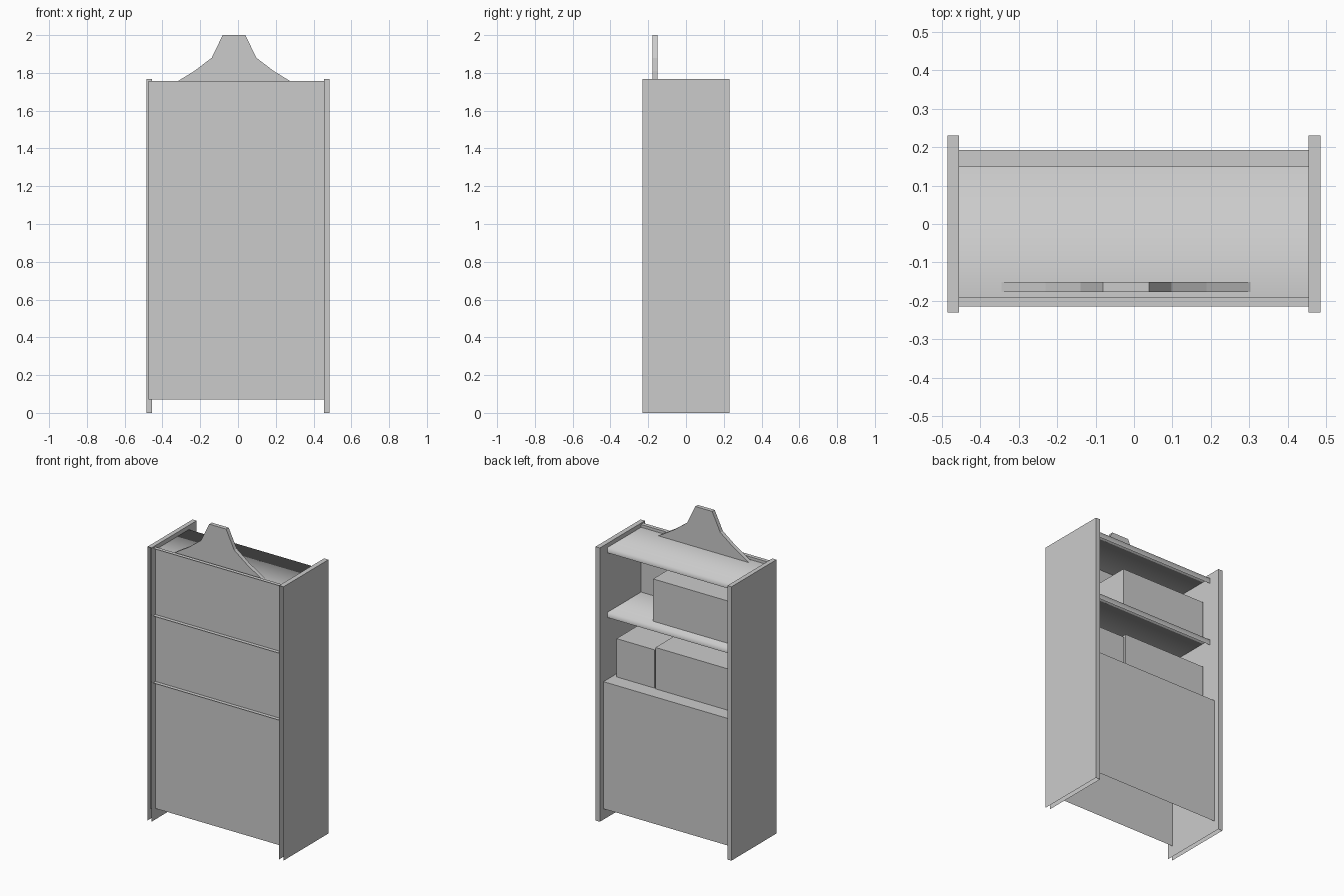
import bpy
import bmesh
from mathutils import Vector

cube = bpy.data.objects.get("Cube")
if cube:
    bpy.data.objects.remove(cube, do_unlink=True)

# One plain grey for the whole cabinet
grey = bpy.data.materials.new("plain_grey")
grey.use_nodes = True
colour = (0.6, 0.6, 0.6, 1)
grey.diffuse_color = colour
grey.node_tree.nodes["Principled BSDF"].inputs["Base Color"].default_value = colour

FRONT, BOTTOM = Vector((0, -1, 0)), Vector((0, 0, -1))
LEFT, RIGHT = Vector((1, 0, 0)), Vector((-1, 0, 0))


def finish(name, bm, smooth=False):
    """Turn a bmesh into a grey object."""
    for f in bm.faces:
        f.smooth = smooth
    mesh = bpy.data.meshes.new(name)
    bm.to_mesh(mesh)
    bm.free()
    mesh.materials.append(grey)
    bpy.context.collection.objects.link(bpy.data.objects.new(name, mesh))


def shell(name, x, y, z, open_sides=(FRONT, BOTTOM), smooth=False):
    """A box with some of its sides left open."""
    bm = bmesh.new()
    bmesh.ops.create_cube(bm, size=1)
    for v in bm.verts:
        v.co = [lo + (c + 0.5) * (hi - lo) for c, (lo, hi) in zip(v.co, (x, y, z))]
    bm.normal_update()
    gone = [f for f in bm.faces if any(f.normal.dot(d) > 0.9 for d in open_sides)]
    bmesh.ops.delete(bm, geom=gone, context="FACES")
    finish(name, bm, smooth)


INNER = (-0.473, 0.457)
COUNTER, SHELF, TOP = 0.89, 1.322, 1.758

# Hollow side panels standing on the floor
shell("right_side_panel", (-0.485, -0.456), (-0.23, 0.23), (0, 1.767))
shell("left_side_panel", (0.454, 0.485), (-0.23, 0.23), (0, 1.767))

# Front boards, each a shallow tray with a ledge on top
for name, z in (("lower", (0.07, COUNTER)), ("middle", (COUNTER, SHELF)), ("upper", (SHELF, TOP))):
    shell(name + "_front_board", INNER, (-0.215, -0.19), z)

# Softly shaded shelves, rounding over at the back edge
for name, top in (("top_shelf", 1.74), ("middle_shelf", SHELF)):
    shell(name, INNER, (-0.19, 0.15), (top - 0.035, top),
          open_sides=(FRONT, BOTTOM, LEFT, RIGHT), smooth=True)

# Lower cupboard with counter and back, open underneath
shell("lower_cupboard", INNER, (-0.19, 0.193), (0.07, COUNTER))

# Storage boxes
shell("upper_box", (-0.447, 0.165), (-0.18, 0.10), (SHELF, 1.595))
shell("lower_large_box", (-0.447, 0.148), (-0.18, 0.10), (COUNTER, 1.157))
shell("lower_small_box", (0.157, 0.43), (-0.18, 0.095), (COUNTER, 1.137))

# Crest on top, mirrored about its own middle
CREST_X = -0.021
half = [(0.324, 1.74), (0.21, 1.81), (0.118, 1.88), (0.06, 2.0)]
outline = [(CREST_X + x, z) for x, z in half]
outline += [(CREST_X - x, z) for x, z in reversed(half)]
bm = bmesh.new()
face = bm.faces.new([bm.verts.new((x, -0.177, z)) for x, z in outline])
extruded = bmesh.ops.extrude_face_region(bm, geom=[face], use_keep_orig=True)
moved = [g for g in extruded["geom"] if isinstance(g, bmesh.types.BMVert)]
bmesh.ops.translate(bm, verts=moved, vec=(0, 0.026, 0))
bmesh.ops.recalc_face_normals(bm, faces=bm.faces[:])
finish("crest", bm)
